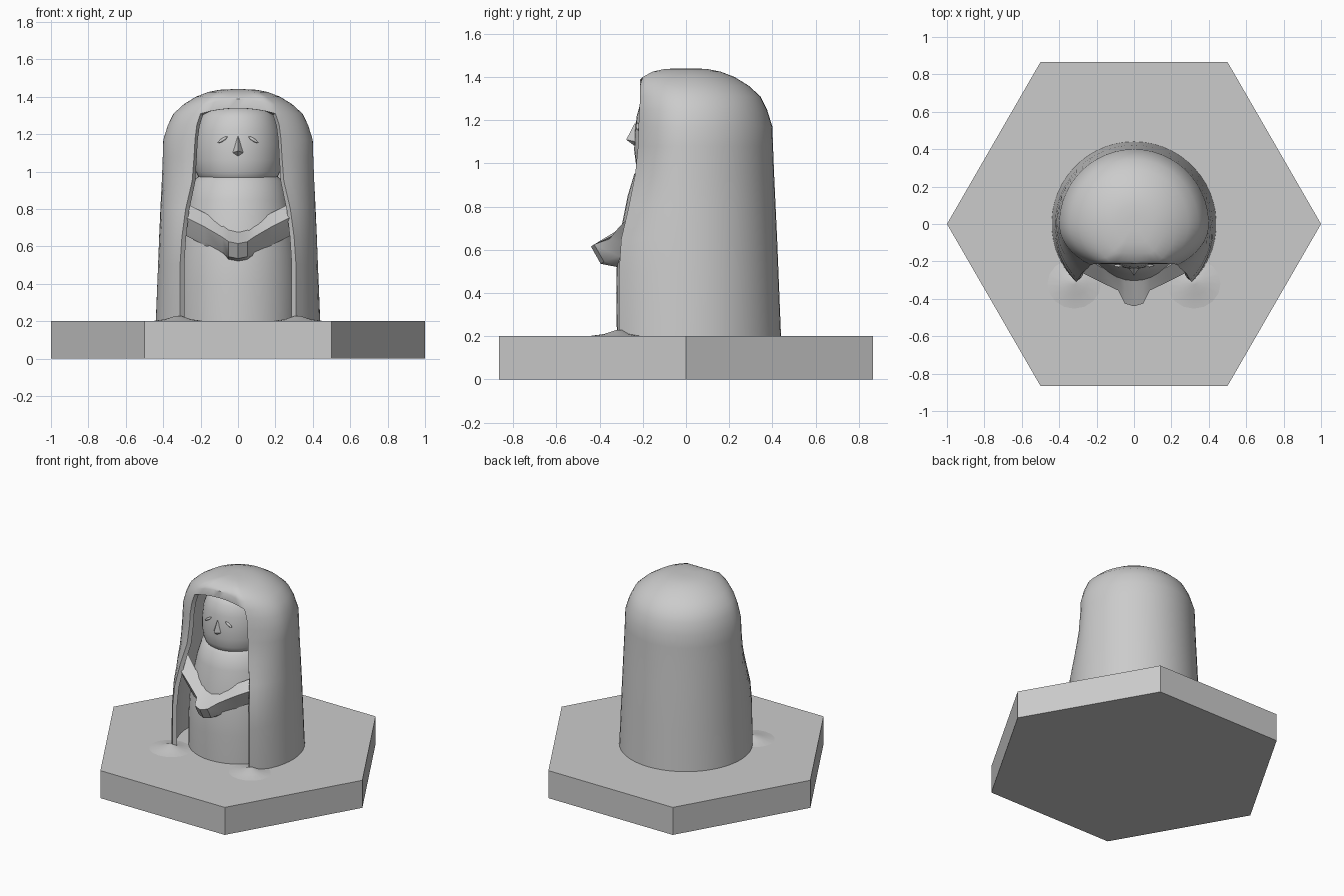
import bpy, bmesh, math
from math import sin, cos, pi, acos

cube = bpy.data.objects.get("Cube")
if cube:
    bpy.data.objects.remove(cube, do_unlink=True)

grey = bpy.data.materials.new("stone_grey")
grey.use_nodes = True
grey.diffuse_color = (0.6, 0.6, 0.6, 1)
grey.node_tree.nodes["Principled BSDF"].inputs["Base Color"].default_value = (0.6, 0.6, 0.6, 1)


def finish(name, bm, smooth=None):
    """Turn a bmesh into a named, coloured object."""
    mesh = bpy.data.meshes.new(name)
    bm.to_mesh(mesh)
    bm.free()
    mesh.materials.append(grey)
    ob = bpy.data.objects.new(name, mesh)
    bpy.context.collection.objects.link(ob)
    bpy.ops.object.select_all(action="DESELECT")
    ob.select_set(True)
    bpy.context.view_layer.objects.active = ob
    if smooth:
        bpy.ops.object.shade_smooth_by_angle(angle=math.radians(smooth))
    return ob


def loft(rings, keep=lambda row, col: True, caps=(True, True)):
    """Skin closed rings of equal length, skipping faces that keep() rejects."""
    bm = bmesh.new()
    rows = [[bm.verts.new(p) for p in ring] for ring in rings]
    n = len(rings[0])
    for i in range(len(rows) - 1):
        for j in range(n):
            if keep(i, j):
                k = (j + 1) % n
                bm.faces.new((rows[i][j], rows[i][k], rows[i + 1][k], rows[i + 1][j]))
    if caps[0]:
        bm.faces.new(rows[0][::-1])
    if caps[1]:
        bm.faces.new(rows[-1])
    return bm


def ellipse(z, rx, ry, cy=0, n=40):
    return [(rx * cos(2 * pi * k / n), cy + ry * sin(2 * pi * k / n), z) for k in range(n)]


# Hexagonal plinth
finish("plinth", loft([ellipse(0, 1, 1, n=6), ellipse(0.2, 1, 1, n=6)]))

# Hooded mantle: height, radius, half width and depth of the front opening
ARC, FRONT = 40, 8
mantle_rows = [
    (0.20, 0.44, 0.31, -0.31), (0.50, 0.428, 0.31, -0.31), (0.65, 0.422, 0.30, -0.30),
    (0.80, 0.415, 0.28, -0.265), (0.95, 0.408, 0.245, -0.235), (1.08, 0.403, 0.235, -0.222),
    (1.17, 0.40, 0.23, -0.22), (1.25, 0.375, 0.22, -0.215), (1.31, 0.345, 0.20, -0.213),
    (1.36, 0.29, 0.17, -0.212), (1.40, 0.225, 0.13, -0.20), (1.425, 0.16, 0.09, -0.155),
    (1.437, 0.10, 0.05, -0.10), (1.44, 0.04, 0.02, -0.04)]


def mantle_ring(z, r, ex, ey):
    t = acos(ex / r)
    front = -ey / sin(t)
    ring = []
    for k in range(ARC + 1):
        a = -t + (pi + 2 * t) * k / ARC
        ring.append((r * cos(a), sin(a) * (front if sin(a) < 0 else r), z))
    for k in range(1, FRONT):
        u = 2 * k / FRONT - 1
        arch = 0.028 * (1 - u * u) if 1.3 < z < 1.38 else 0
        ring.append((ex * u, ey, z + arch))
    return ring


mantle = finish("hooded_mantle", loft(
    [mantle_ring(*r) for r in mantle_rows],
    keep=lambda row, col: col < ARC or mantle_rows[row][0] > 1.3,
    caps=(False, True)))
shell = mantle.modifiers.new("thickness", "SOLIDIFY")
shell.thickness = 0.03
shell.offset = -1
bpy.ops.object.modifier_apply(modifier=shell.name)
bpy.ops.object.shade_smooth_by_angle(angle=math.radians(40))

# Robed body
body_rows = [(0.20, 0.33, 0.32), (0.40, 0.33, 0.323), (0.55, 0.32, 0.32), (0.70, 0.30, 0.30),
             (0.85, 0.27, 0.27), (0.95, 0.24, 0.24), (1.0, 0.18, 0.18)]
finish("robed_body", loft([ellipse(*r) for r in body_rows]), 40)

# Head with a broad chin
head_rows = [(0.94, 0.18, 0.19), (0.955, 0.205, 0.215), (1.0, 0.225, 0.232), (1.06, 0.235, 0.24),
             (1.14, 0.235, 0.238), (1.22, 0.225, 0.228), (1.29, 0.20, 0.208), (1.34, 0.16, 0.16)]
finish("head", loft([ellipse(*r) for r in head_rows]), 50)

# Nose wedge, narrow at the brow and wide at the tip
nose = bmesh.new()
tip, brow, low = (nose.verts.new(p) for p in ((0, -0.277, 1.11), (0, -0.235, 1.19), (0, -0.23, 1.075)))
left, right = (nose.verts.new((s * 0.032, -0.232, 1.1)) for s in (1, -1))
for f in ((brow, tip, left), (brow, right, tip), (tip, low, left), (tip, right, low)):
    nose.faces.new(f[::-1])
bmesh.ops.recalc_face_normals(nose, faces=nose.faces)
finish("nose", nose)

# Slanted narrow eyes
for side, s in (("left", 1), ("right", -1)):
    eye = bmesh.new()
    bmesh.ops.create_uvsphere(eye, u_segments=8, v_segments=5, radius=1)
    for v in eye.verts:
        x, y, z = v.co
        v.co = (s * (0.082 + 0.028 * x), -0.223 + 0.009 * y, 1.17 + 0.010 * z - 0.016 * x)
    finish(side + "_eye", eye, 40)

# Folded sleeves meeting at the joined hands, one cross-section per station:
# x, centre height, ridge depth, depth against the robe
stations = [(0.0, 0.60, -0.44, -0.27), (0.05, 0.61, -0.425, -0.27), (0.085, 0.635, -0.355, -0.26),
            (0.18, 0.69, -0.31, -0.23), (0.29, 0.745, -0.255, -0.16)]


def sleeve_section(x, z, ridge, back):
    return [(x, back, z + 0.09), (x, ridge, z + 0.015), (x, ridge + 0.045, z - 0.065),
            (x, back - 0.03, z - 0.083), (x, back + 0.06, z - 0.06)]


sections = [sleeve_section(-x, z, r, b) for x, z, r, b in stations[:0:-1]]
sections += [sleeve_section(*s) for s in stations]
sleeves = loft(sections)
bmesh.ops.recalc_face_normals(sleeves, faces=sleeves.faces)
finish("folded_sleeves", sleeves, 35)

# Low folds of cloth spreading where the mantle meets the plinth
for side, s in (("left", 1), ("right", -1)):
    fold = loft([ellipse(0.199, 0.15, 0.14, -0.32, 16), ellipse(0.21, 0.07, 0.06, -0.32, 16),
                 ellipse(0.228, 0.015, 0.015, -0.31, 16)])
    bmesh.ops.translate(fold, verts=fold.verts, vec=(s * 0.32, 0, 0))
    finish(side + "_ground_fold", fold, 60)
